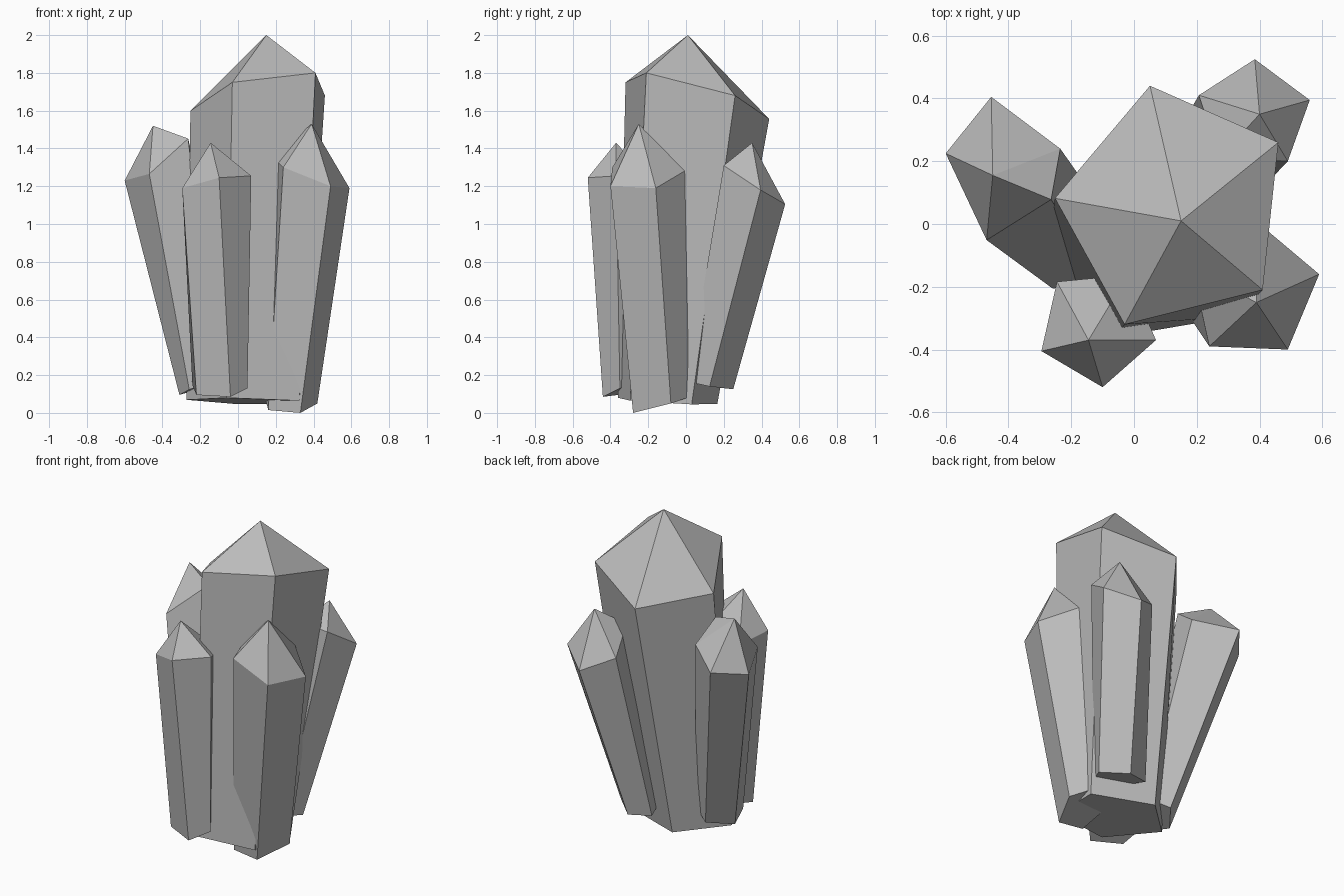
import bpy
import bmesh
from mathutils import Vector

# Remove the default cube only
cube = bpy.data.objects.get("Cube")
if cube:
    bpy.data.objects.remove(cube, do_unlink=True)

GOLDEN = (1 + 5 ** 0.5) / 2

# Single stone colour
stone = bpy.data.materials.new("grey_stone")
stone.use_nodes = True
colour = (0.5, 0.5, 0.5, 1.0)
stone.diffuse_color = colour
shader = stone.node_tree.nodes["Principled BSDF"]
shader.inputs["Base Color"].default_value = colour
shader.inputs["Roughness"].default_value = 0.8


def pentagon(first, second, third):
    """Complete a tilted five-sided ring from three neighbouring corners."""
    a, b, c = Vector(first), Vector(second), Vector(third)
    fourth = a + GOLDEN * (c - b)
    fifth = c + GOLDEN * (a - b)
    return [a, b, c, fourth, fifth]


def crystal(name, tip, shoulder, base, nudge=(0, 0, 0)):
    """Build a leaning five-sided shard with a pointed cap and a flat base."""
    upper_points = pentagon(*shoulder)
    lower_points = pentagon(*base)
    upper_points[-1] += Vector(nudge)

    bm = bmesh.new()
    top = bm.verts.new(tip)
    upper = [bm.verts.new(point) for point in upper_points]
    lower = [bm.verts.new(point) for point in lower_points]
    for i in range(len(upper)):
        j = (i + 1) % len(upper)
        bm.faces.new((upper[i], upper[j], top))
        bm.faces.new((lower[i], lower[j], upper[j], upper[i]))
    bm.faces.new(lower)
    bmesh.ops.recalc_face_normals(bm, faces=bm.faces)

    mesh = bpy.data.meshes.new(name)
    bm.to_mesh(mesh)
    bm.free()
    mesh.materials.append(stone)
    shard = bpy.data.objects.new(name, mesh)
    bpy.context.scene.collection.objects.link(shard)
    return shard


# Large middle shard
crystal(
    "central_crystal",
    tip=(0.15, 0.01, 2.0),
    shoulder=[(0.46, 0.26, 1.68), (0.41, -0.21, 1.8), (-0.03, -0.32, 1.75)],
    base=[(0.35, 0.03, 0.045), (0.325, -0.295, 0.065), (-0.06, -0.36, 0.08)],
)

# Front shard on the +x side
crystal(
    "front_left_crystal",
    tip=(0.39, -0.25, 1.53),
    shoulder=[(0.59, -0.16, 1.19), (0.49, -0.4, 1.2), (0.24, -0.39, 1.3)],
    base=[(0.42, -0.08, 0.05), (0.33, -0.28, 0), (0.16, -0.27, 0.015)],
)

# Front shard on the -x side
crystal(
    "front_right_crystal",
    tip=(-0.145, -0.37, 1.43),
    shoulder=[(-0.295, -0.405, 1.19), (-0.1, -0.52, 1.245), (0.07, -0.37, 1.255)],
    base=[(-0.22, -0.36, 0.095), (-0.04, -0.44, 0.085), (0.05, -0.35, 0.13)],
)

# Back shard on the -x side, with one raised shoulder corner
crystal(
    "back_right_crystal",
    tip=(-0.45, 0.155, 1.52),
    shoulder=[(-0.235, 0.24, 1.33), (-0.455, 0.405, 1.27), (-0.6, 0.225, 1.23)],
    base=[(-0.08, 0.02, 0.18), (-0.2, 0.09, 0.13), (-0.31, -0.05, 0.095)],
    nudge=(-0.02, 0.12, 0.125),
)

# Back shard on the +x side
crystal(
    "back_left_crystal",
    tip=(0.4, 0.35, 1.43),
    shoulder=[(0.385, 0.525, 1.105), (0.56, 0.395, 1.18), (0.49, 0.2, 1.31)],
    base=[(0.235, 0.25, 0.125), (0.37, 0.125, 0.14), (0.31, 0.01, 0.165)],
)
